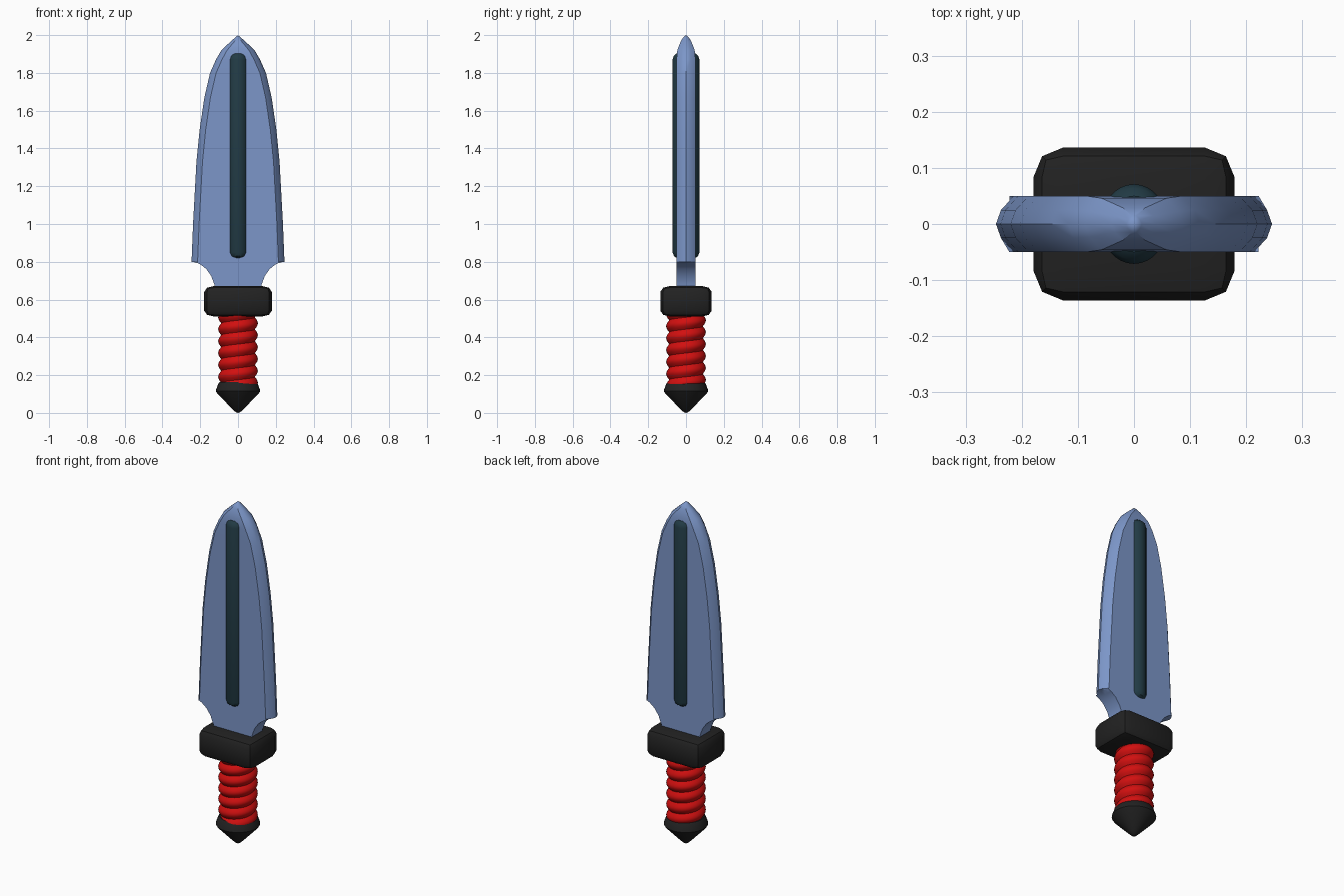
import bpy, bmesh, math

default = bpy.data.objects.get("Cube")
if default:
    bpy.data.objects.remove(default, do_unlink=True)


def material(name, rgb):
    m = bpy.data.materials.new(name)
    m.use_nodes = True
    m.diffuse_color = (*rgb, 1)
    m.node_tree.nodes["Principled BSDF"].inputs["Base Color"].default_value = (*rgb, 1)
    return m


STEEL = material("blue_steel", (0.2, 0.305, 0.58))
TEAL = material("dark_teal", (0.016, 0.044, 0.06))
BLACK = material("black", (0.016, 0.016, 0.016))
RED = material("red_wrap", (0.64, 0.005, 0.005))


def finish(bm, name, mat, angle=35):
    bmesh.ops.recalc_face_normals(bm, faces=bm.faces)
    mesh = bpy.data.meshes.new(name)
    bm.to_mesh(mesh)
    bm.free()
    mesh.materials.append(mat)
    ob = bpy.data.objects.new(name, mesh)
    bpy.context.collection.objects.link(ob)
    bpy.ops.object.select_all(action="DESELECT")
    ob.select_set(True)
    bpy.context.view_layer.objects.active = ob
    bpy.ops.object.shade_smooth_by_angle(angle=math.radians(angle))
    return ob


def loft(name, rings, mat, angle=35):
    """Skin a stack of closed rings, capping both ends."""
    bm = bmesh.new()
    rows = [[bm.verts.new(p) for p in ring] for ring in rings]
    n = len(rows[0])
    for a, b in zip(rows, rows[1:]):
        for i in range(n):
            j = (i + 1) % n
            bm.faces.new((a[i], a[j], b[j], b[i]))
    bm.faces.new(rows[0])
    bm.faces.new(rows[-1])
    bmesh.ops.remove_doubles(bm, verts=bm.verts, dist=0.0003)
    return finish(bm, name, mat, angle)


def turned(name, profile, mat, sx=1, sy=1, sides=32, angle=35):
    """Rings of (radius, height), optionally stretched to an oval."""
    turns = [2 * math.pi * i / sides for i in range(sides)]
    rings = [[(r * sx * math.cos(t), r * sy * math.sin(t), z) for t in turns]
             for r, z in profile]
    return loft(name, rings, mat, angle)


# Blade: height, half width, edge bevel width, half thickness
blade_rows = [
    (0.62, 0.122, 0, 0.05), (0.68, 0.125, 0, 0.05), (0.725, 0.142, 0, 0.05),
    (0.762, 0.168, 0, 0.05), (0.787, 0.2, 0, 0.05), (0.796, 0.222, 0, 0.05),
    (0.8, 0.246, 0.032, 0.05), (1.0, 0.238, 0.032, 0.05), (1.33, 0.22, 0.032, 0.05),
    (1.5, 0.203, 0.032, 0.05), (1.67, 0.178, 0.032, 0.05), (1.8, 0.148, 0.032, 0.05),
    (1.87, 0.117, 0.032, 0.05), (1.92, 0.088, 0.03, 0.046), (1.965, 0.04, 0.02, 0.029),
    (1.988, 0.014, 0.01, 0.015), (2.0, 0, 0, 0)]


def blade_ring(z, w, bevel, t):
    half = [(w - bevel, -t), (w - bevel * 0.28, -t / 2), (w, 0),
            (w - bevel * 0.28, t / 2), (w - bevel, t)]
    return [(x, y, z) for x, y in half] + [(-x, y, z) for x, y in reversed(half)]


loft("blade", [blade_ring(*row) for row in blade_rows], STEEL)

# Raised rib running through the middle of the blade
turned("blade_rib", [(0.7, 0.82), (0.9, 0.83), (1, 0.85), (1, 1.87), (0.9, 1.892), (0.7, 1.903)],
       TEAL, sx=0.06, sy=0.071)

# Guard: rounded block
bm = bmesh.new()
bmesh.ops.create_cube(bm, size=1)
bmesh.ops.scale(bm, verts=bm.verts, vec=(0.358, 0.272, 0.27))
bmesh.ops.bevel(bm, geom=bm.edges[:], offset=0.052, segments=2, profile=0.5, affect="EDGES")
bmesh.ops.scale(bm, verts=bm.verts, vec=(1, 1, 0.6))
bmesh.ops.translate(bm, verts=bm.verts, vec=(0, 0, 0.591))
finish(bm, "guard", BLACK)

# Grip: one continuous wound cord, each turn a rounded ridge
bm = bmesh.new()
sides, steps, turns, pitch = 32, 8, 8, 0.063
columns = []
for i in range(sides):
    a = 2 * math.pi * i / sides
    column = []
    for k in range(steps * turns + 1):
        r = 0.089 + 0.016 * math.sin(math.pi * (k % steps) / steps)
        z = 0.065 + pitch * (k / steps + i / sides)
        z = min(max(z, 0.13), 0.55)
        column.append(bm.verts.new((r * math.cos(a), r * math.sin(a), z)))
    columns.append(column)
for i in range(sides):
    a, b = columns[i], columns[(i + 1) % sides]
    shift = steps if i == sides - 1 else 0
    for k in range(steps * turns - shift):
        bm.faces.new((a[k], b[k + shift], b[k + shift + 1], a[k + 1]))
finish(bm, "grip", RED, 40)

# Pommel: collar flaring out to a pointed cone
turned("pommel", [(0, 0), (0.012, 0.004), (0.03, 0.02), (0.112, 0.106), (0.118, 0.116),
                  (0.116, 0.124), (0.104, 0.155), (0.098, 0.163), (0.08, 0.165)], BLACK)
